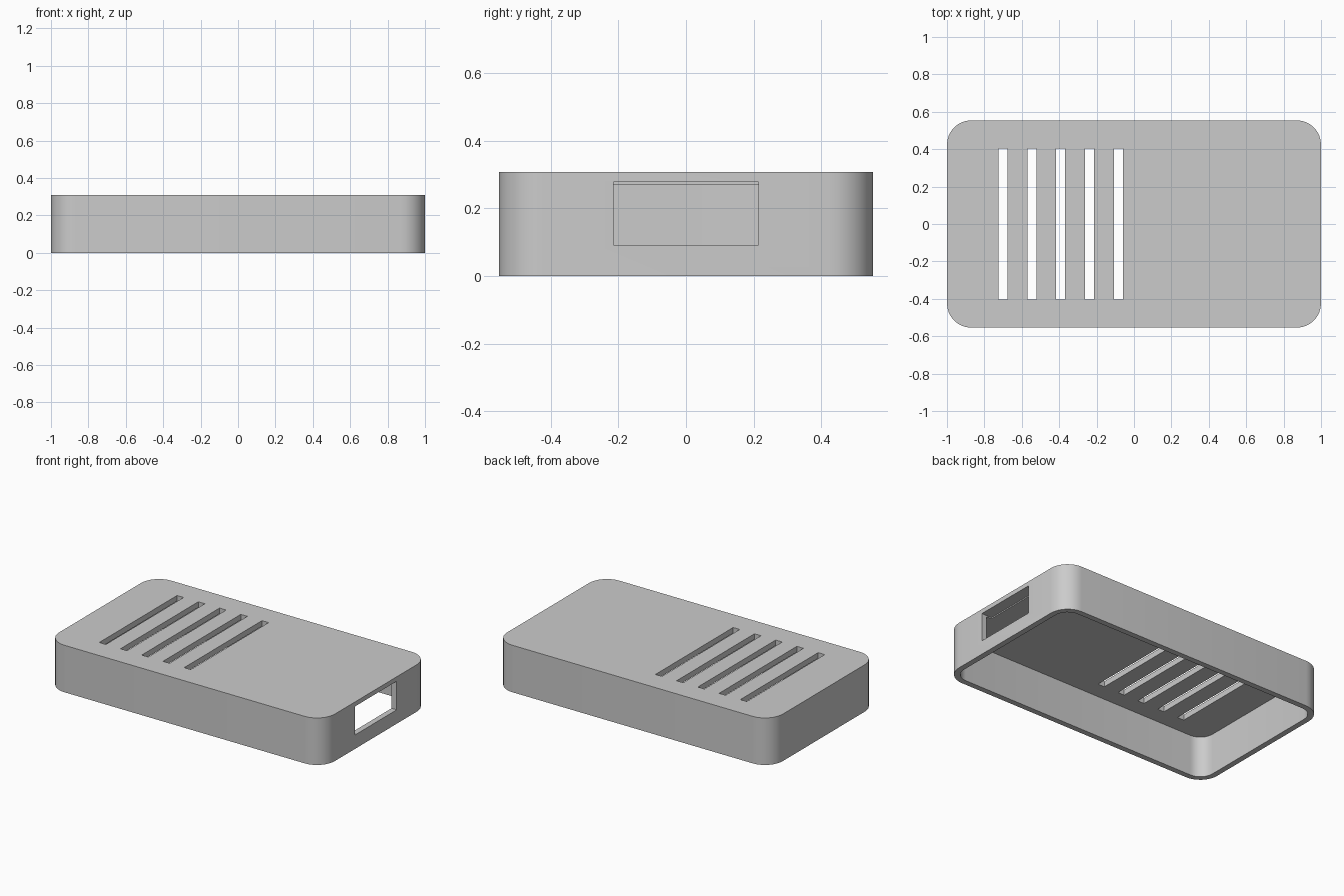
import bpy, bmesh, math
from mathutils import Vector

if "Cube" in bpy.data.objects:
    bpy.data.objects.remove(bpy.data.objects["Cube"], do_unlink=True)

LENGTH, WIDTH, HEIGHT = 2.0, 1.108, 0.308
WALL, RADIUS = 0.037, 0.13

grey = bpy.data.materials.new("light grey plastic")
grey.use_nodes = True
colour = (0.6, 0.6, 0.6, 1)
grey.diffuse_color = colour
grey.node_tree.nodes["Principled BSDF"].inputs["Base Color"].default_value = colour


def to_object(name, bm):
    mesh = bpy.data.meshes.new(name)
    bmesh.ops.recalc_face_normals(bm, faces=bm.faces)
    bm.to_mesh(mesh)
    bm.free()
    mesh.materials.append(grey)
    obj = bpy.data.objects.new(name, mesh)
    bpy.context.collection.objects.link(obj)
    return obj


def rounded_block(name, length, width, radius, z0, z1, steps=8):
    """Upright block with rounded vertical corners."""
    bm = bmesh.new()
    ring = []
    for i, (sx, sy) in enumerate(((1, 1), (-1, 1), (-1, -1), (1, -1))):
        cx, cy = sx * (length / 2 - radius), sy * (width / 2 - radius)
        for k in range(steps + 1):
            a = (i + k / steps) * math.pi / 2
            ring.append(bm.verts.new((cx + radius * math.cos(a), cy + radius * math.sin(a), z0)))
    base = bm.faces.new(ring)
    top = bmesh.ops.extrude_face_region(bm, geom=[base])["geom"]
    bmesh.ops.translate(bm, vec=(0, 0, z1 - z0),
                        verts=[v for v in top if isinstance(v, bmesh.types.BMVert)])
    return to_object(name, bm)


def box(name, centre, size):
    bm = bmesh.new()
    bmesh.ops.create_cube(bm, size=1)
    for v in bm.verts:
        v.co = Vector(c + s * p for c, s, p in zip(centre, size, v.co))
    return to_object(name, bm)


# Outer shell of the enclosure
case = rounded_block("case_cover", LENGTH, WIDTH, RADIUS, 0, HEIGHT)

# Hollow inside, open underneath
cutters = [rounded_block("cavity_cutter", LENGTH - 2 * WALL, WIDTH - 2 * WALL,
                         RADIUS - WALL, -0.1, HEIGHT - WALL)]

# Connector opening in the end wall
cutters.append(box("port_cutter", (LENGTH / 2, 0, 0.185), (0.15, 0.43, 0.187)))

# Row of ventilation slots in the top
for i in range(5):
    cutters.append(box("vent_cutter", (-0.7 + 0.154 * i, 0, HEIGHT), (0.048, 0.806, 0.15)))

bpy.ops.object.select_all(action="DESELECT")
bpy.context.view_layer.objects.active = case
case.select_set(True)
for cutter in cutters:
    cutter.hide_render = True
    mod = case.modifiers.new(cutter.name, "BOOLEAN")
    mod.operation = "DIFFERENCE"
    mod.solver = "EXACT"
    mod.object = cutter
    bpy.ops.object.modifier_apply(modifier=mod.name)
    bpy.data.objects.remove(cutter, do_unlink=True)

# Smooth the corners and keep the edges crisp
bpy.ops.object.shade_smooth_by_angle(angle=math.radians(30))
